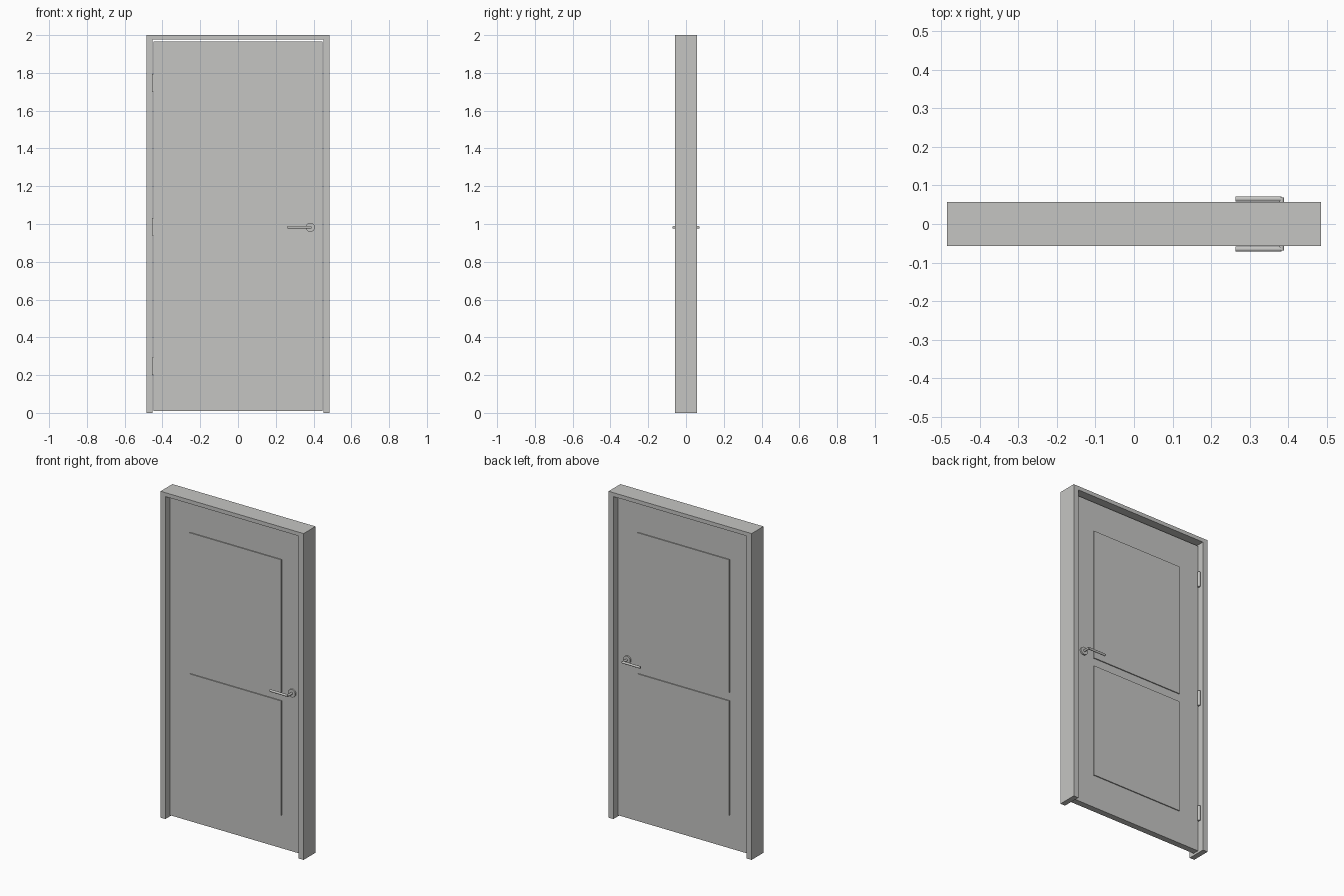
import bpy, bmesh
from math import pi
from mathutils import Matrix, Vector

cube = bpy.data.objects.get("Cube")
if cube:
    bpy.data.objects.remove(cube, do_unlink=True)

grey = bpy.data.materials.new("light_grey")
grey.use_nodes = True
grey.diffuse_color = (0.56, 0.56, 0.545, 1)
grey.node_tree.nodes["Principled BSDF"].inputs["Base Color"].default_value = grey.diffuse_color


def finish(name, bm, smooth=False):
    bmesh.ops.recalc_face_normals(bm, faces=bm.faces)
    mesh = bpy.data.meshes.new(name)
    bm.to_mesh(mesh)
    bm.free()
    mesh.materials.append(grey)
    obj = bpy.data.objects.new(name, mesh)
    bpy.context.collection.objects.link(obj)
    if smooth:
        bpy.ops.object.select_all(action="DESELECT")
        obj.select_set(True)
        bpy.context.view_layer.objects.active = obj
        bpy.ops.object.shade_smooth_by_angle()
    return obj


def box(name, low, high):
    low, high = Vector(low), Vector(high)
    bm = bmesh.new()
    bmesh.ops.create_cube(bm, size=1)
    bmesh.ops.scale(bm, vec=high - low, verts=bm.verts)
    bmesh.ops.translate(bm, vec=(low + high) / 2, verts=bm.verts)
    return finish(name, bm)


def rod(name, start, end, radius, sides=24):
    start, end = Vector(start), Vector(end)
    axis = end - start
    turn = axis.to_track_quat("Z", "Y").to_matrix().to_4x4()
    bm = bmesh.new()
    bmesh.ops.create_cone(bm, cap_ends=True, segments=sides, radius1=radius,
                          radius2=radius, depth=axis.length,
                          matrix=Matrix.Translation((start + end) / 2) @ turn)
    return finish(name, bm, True)


# Frame: one extruded doorway outline, open at the bottom
W, D, INNER, HEAD = 0.485, 0.0575, 0.452, 1.976
half = [(W, 0), (W, 2)]
inside = [(INNER, HEAD), (INNER, 0)]
outline = [(-x, z) for x, z in half] + half[::-1] + inside[::-1] + [(-x, z) for x, z in inside]
bm = bmesh.new()
face = bm.faces.new([bm.verts.new((x, -D, z)) for x, z in outline])
extruded = bmesh.ops.extrude_face_region(bm, geom=[face])
moved = [v for v in extruded["geom"] if isinstance(v, bmesh.types.BMVert)]
bmesh.ops.translate(bm, vec=(0, 2 * D, 0), verts=moved)
finish("door_frame", bm)

# Door leaf with a small gap all round
T = 0.019
box("door_leaf", (-0.448, -T, 0.01), (0.448, T, 1.966))

# Both faces: raised panels and a lever handle on a round rose
LEVER_Z, PIVOT = 0.982, 0.383
for side, label in ((-1, "front"), (1, "back")):
    for part, low, high in (("lower", 0.214, 0.915), ("upper", 0.965, 1.78)):
        ys = sorted((side * (T - 0.002), side * (T + 0.006)))
        box(f"{label}_{part}_panel", (-0.31, ys[0], low), (0.31, ys[1], high))
    rod(f"{label}_handle_rose", (PIVOT, side * (T - 0.002), LEVER_Z),
        (PIVOT, side * (T + 0.009), LEVER_Z), 0.024, 32)
    rod(f"{label}_handle_neck", (PIVOT, side * T, LEVER_Z),
        (PIVOT, side * 0.069, LEVER_Z), 0.007)
    rod(f"{label}_handle_lever", (0.263, side * 0.065, LEVER_Z),
        (PIVOT, side * 0.065, LEVER_Z), 0.007)

# Hinges: leaf in the gap and knuckle on the back
for name, z in (("lower", 0.247), ("middle", 0.985), ("upper", 1.747)):
    box(f"{name}_hinge_leaf", (-0.452, -0.012, z - 0.047), (-0.448, 0.028, z + 0.047))
    rod(f"{name}_hinge_knuckle", (-0.448, 0.028, z - 0.047),
        (-0.448, 0.028, z + 0.047), 0.008, 16)
